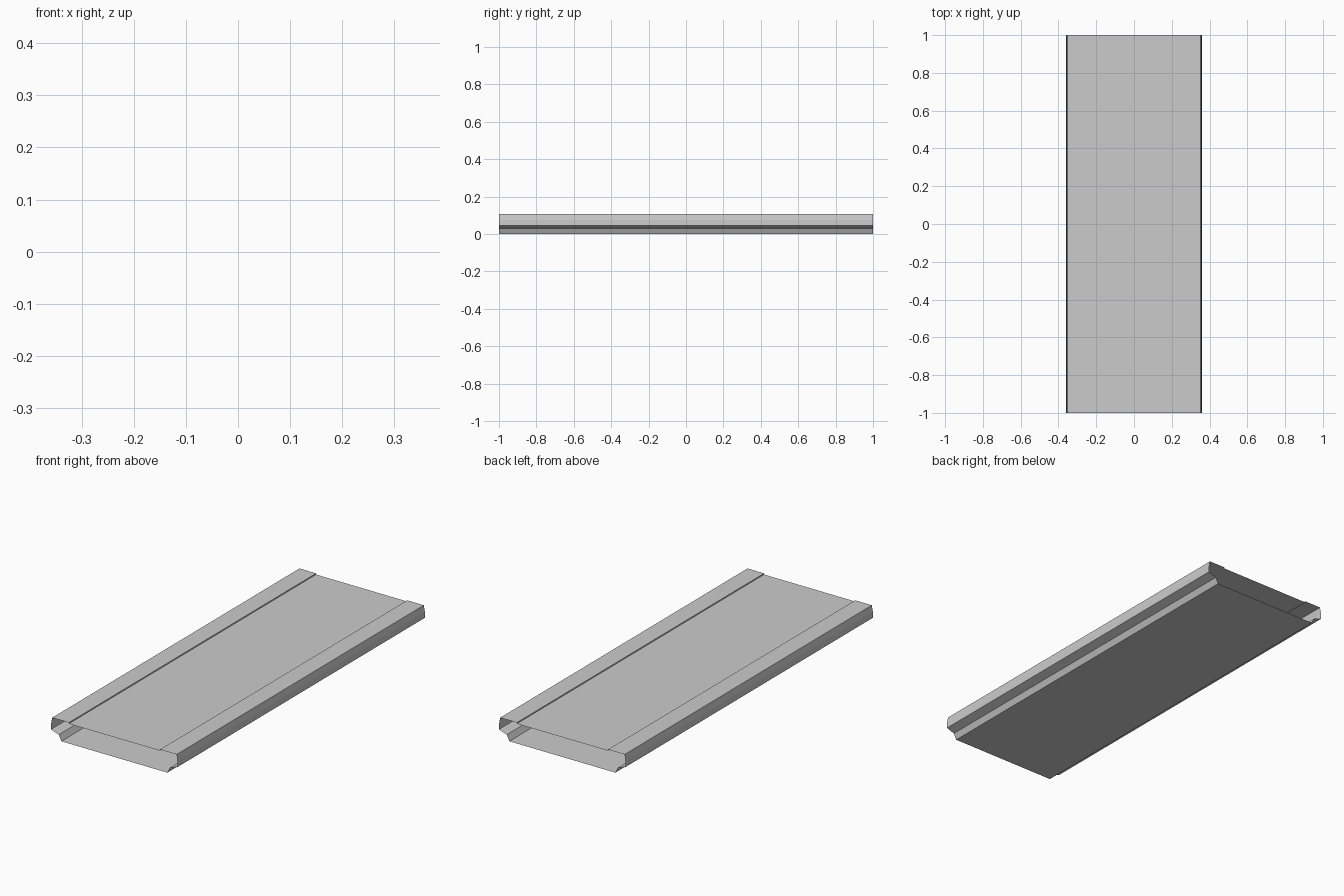
import bpy, bmesh

if "Cube" in bpy.data.objects:
    bpy.data.objects.remove(bpy.data.objects["Cube"])

# Right half of the cross-section (x, z): floor edge, notch, side wall, top rail, recessed deck edge
half = [(0.30, 0.0), (0.315, 0.03), (0.359, 0.045), (0.358, 0.075),
        (0.352, 0.107), (0.29, 0.107), (0.258, 0.107), (0.258, 0.101)]
profile = half + [(-x, z) for x, z in reversed(half)]


def extrude_open_tube(name, points, y0, y1):
    """Sweep a closed outline along y, leaving both ends open."""
    bm = bmesh.new()
    front = [bm.verts.new((x, y0, z)) for x, z in points]
    back = [bm.verts.new((x, y1, z)) for x, z in points]
    n = len(points)
    for i in range(n):
        j = (i + 1) % n
        bm.faces.new((front[i], front[j], back[j], back[i]))
    bm.normal_update()
    # the floor face (last segment) must point down
    bm.faces.ensure_lookup_table()
    if bm.faces[n - 1].normal.z > 0:
        bmesh.ops.reverse_faces(bm, faces=bm.faces[:])
    mesh = bpy.data.meshes.new(name)
    bm.to_mesh(mesh)
    bm.free()
    obj = bpy.data.objects.new(name, mesh)
    bpy.context.collection.objects.link(obj)
    return obj


# Hollow panel with raised side rails and notched lower edges
extrude_open_tube("hollow_panel", profile, -1.0, 1.0)
